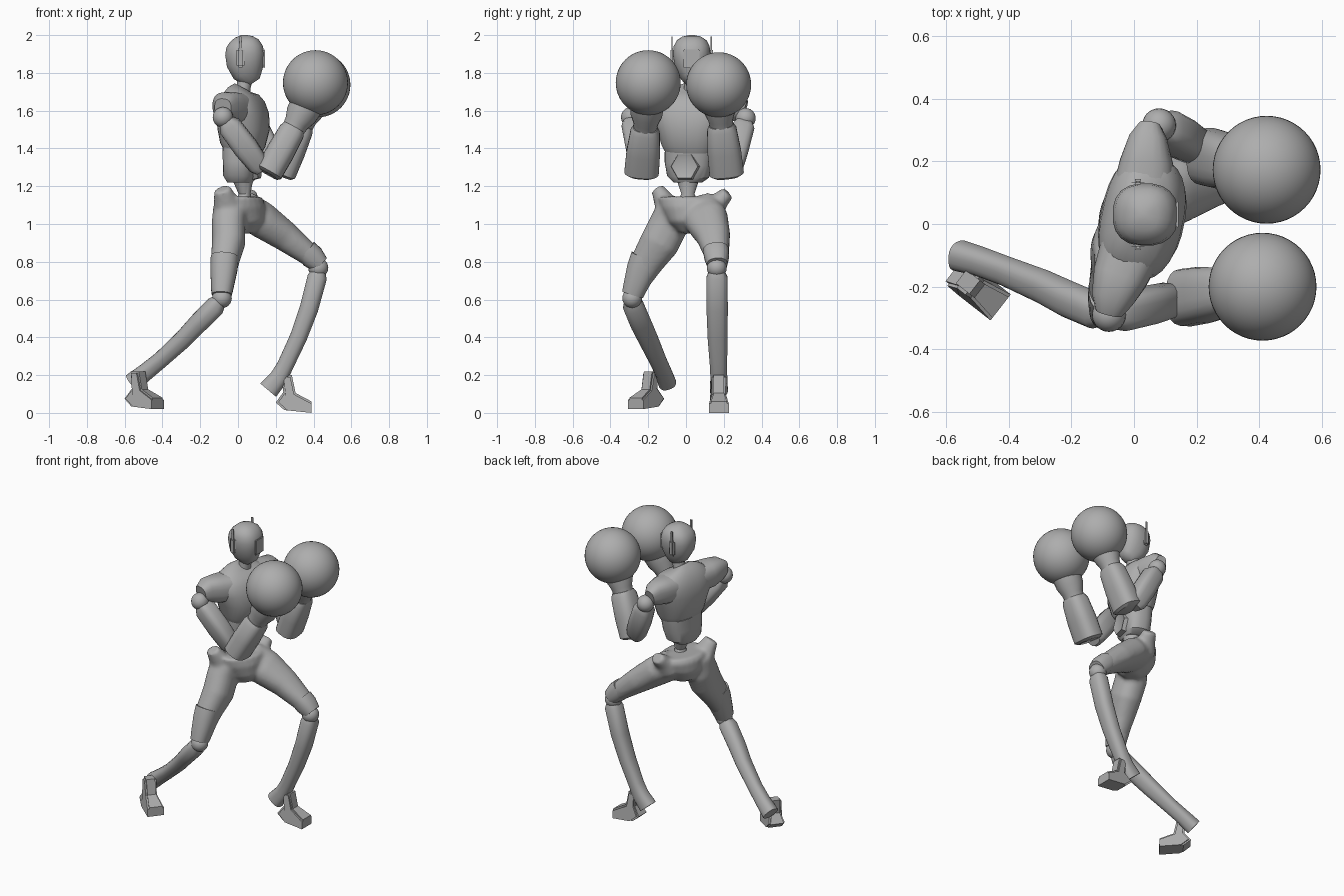
import bpy, bmesh, math
from mathutils import Vector, Matrix

cube = bpy.data.objects.get("Cube")
if cube:
    bpy.data.objects.remove(cube, do_unlink=True)

grey = bpy.data.materials.new("plain grey")
grey.use_nodes = True
COL = (0.42, 0.42, 0.42, 1)
grey.diffuse_color = COL
grey.node_tree.nodes["Principled BSDF"].inputs["Base Color"].default_value = COL

YAW = math.radians(-12)
FACING = Vector((math.cos(YAW), math.sin(YAW), 0))
X = Vector((1, 0, 0))


def finish(name, bm, angle=35):
    bmesh.ops.recalc_face_normals(bm, faces=bm.faces[:])
    me = bpy.data.meshes.new(name)
    bm.to_mesh(me)
    bm.free()
    ob = bpy.data.objects.new(name, me)
    bpy.context.collection.objects.link(ob)
    me.materials.append(grey)
    bpy.ops.object.select_all(action='DESELECT')
    ob.select_set(True)
    bpy.context.view_layer.objects.active = ob
    bpy.ops.object.shade_smooth_by_angle(angle=math.radians(angle))
    return ob


def add_loft(bm, secs, ref=X, n=20, p=2.0):
    """Rings (x, y, z, half depth, half width) square to the path, capped."""
    pts = [Vector(s[:3]) for s in secs]
    rings = []
    for i, s in enumerate(secs):
        t = (pts[min(i + 1, len(pts) - 1)] - pts[max(i - 1, 0)]).normalized()
        u = (ref - t * ref.dot(t)).normalized()
        v = t.cross(u)
        ring = []
        for k in range(n):
            a = 2 * math.pi * (k + 0.5) / n
            c, d = math.cos(a), math.sin(a)
            c = math.copysign(abs(c) ** (2 / p), c)
            d = math.copysign(abs(d) ** (2 / p), d)
            ring.append(bm.verts.new(pts[i] + u * c * s[3] + v * d * s[4]))
        rings.append(ring)
    for r, q in zip(rings, rings[1:]):
        for k in range(n):
            bm.faces.new((r[k], r[(k + 1) % n], q[(k + 1) % n], q[k]))
    bm.faces.new(rings[0][::-1])
    bm.faces.new(rings[-1])


def loft(name, secs, ref=X, n=20, p=2.0, angle=35):
    bm = bmesh.new()
    add_loft(bm, secs, ref, n, p)
    return finish(name, bm, angle)


def ball(name, loc, r, seg=24):
    bm = bmesh.new()
    bmesh.ops.create_uvsphere(bm, u_segments=seg, v_segments=seg // 2, radius=r,
                              matrix=Matrix.Translation(loc))
    return finish(name, bm, 60)


def box(name, loc, size, bevel=0.0):
    bm = bmesh.new()
    bmesh.ops.create_cube(bm, size=1, matrix=Matrix.Translation(loc) @ Matrix.Diagonal((*size, 1)))
    if bevel:
        bmesh.ops.bevel(bm, geom=bm.edges[:], offset=bevel, segments=2, affect='EDGES')
    return finish(name, bm)


# head, neck and face plate
HY = 0.03
loft("head", [(x, HY, z, a, b) for x, z, a, b in (
    (.085, 1.75, .035, .03), (.075, 1.765, .055, .048), (.055, 1.8, .085, .075),
    (.04, 1.85, .101, .093), (.036, 1.9, .105, .1), (.035, 1.94, .097, .096),
    (.033, 1.97, .077, .08), (.03, 1.99, .048, .052), (.03, 2.0, .015, .015))], p=2.4, angle=50)
loft("neck", [(.02, HY, 1.66, .05, .055), (.03, HY, 1.72, .036, .04), (.04, HY, 1.79, .045, .045)])
box("face_plate", (.138, HY, 1.875), (.009, .085, .1), .003)
for side, label in ((1, "left"), (-1, "right")):
    box(label + "_ear", (.013, HY + side * .101, 1.88), (.042, .024, .105), .011)
    box(label + "_antenna", (.013, HY + side * .104, 1.95), (.012, .007, .085))

# torso
loft("chest", [(x, .02, z, a, b) for x, z, a, b in (
    (.02, 1.39, .1, .135), (.025, 1.42, .115, .15), (.03, 1.5, .132, .172),
    (.025, 1.57, .132, .2), (.015, 1.63, .118, .21), (.01, 1.68, .092, .18),
    (.012, 1.71, .06, .11), (.02, 1.725, .04, .055))], FACING, 28, 2.5, 45)
loft("abdomen", [(.01, .01, 1.22, .065, .075), (.01, .01, 1.25, .085, .11),
                 (.015, .015, 1.32, .09, .128), (.02, .02, 1.4, .098, .132)], FACING, 24, 2.6)
loft("waist", [(.03, .01, 1.08, .055, .07), (.035, .01, 1.16, .032, .035),
               (.025, .01, 1.25, .06, .065)])

# six-sided belly plate with a sunken middle
bm = bmesh.new()
bmesh.ops.create_cone(bm, cap_ends=True, segments=6, radius1=.08, radius2=.072, depth=.03)
top = max(bm.faces, key=lambda f: f.calc_center_median().z)
bmesh.ops.inset_region(bm, faces=[top], thickness=.014)
bmesh.ops.translate(bm, verts=top.verts[:], vec=(0, 0, -.006))
bm.transform(Matrix.Translation((.1, -.005, 1.305)) @ Matrix.Rotation(YAW, 4, 'Z')
             @ Matrix.Rotation(math.pi / 2, 4, 'Y'))
finish("belly_plate", bm)

# shoulder caps
loft("left_shoulder_cap", [(.03, .1, 1.61, .1, .085), (.04, .2, 1.615, .085, .082),
                           (.045, .28, 1.62, .06, .07), (.05, .315, 1.61, .035, .045)], p=2.6)
loft("right_shoulder_cap", [(-.01, -.08, 1.61, .1, .085), (-.045, -.17, 1.615, .088, .085),
                            (-.07, -.24, 1.625, .068, .072), (-.08, -.28, 1.615, .045, .05)], p=2.6)


# arms: ball, boxy upper arm, tapering forearm, cuff and round glove
def arm(label, shoulder, elbow, low, wrist, glove):
    s, e, l, w, g = map(Vector, (shoulder, elbow, low, wrist, glove))
    ball(label + "_shoulder_ball", s, .054)
    d = e - s
    loft(label + "_upper_arm", [(*(s + d * t), a, b) for t, a, b in (
        (.08, .04, .045), (.18, .062, .06), (.6, .066, .06), (.95, .058, .055), (1.05, .04, .04))],
        n=16, p=3.2)
    f = w - l
    loft(label + "_forearm", [(*(l + f * t), a, b) for t, a, b in (
        (-.04, .058, .07), (0, .073, .092), (.35, .075, .09), (.72, .07, .078), (.8, .06, .064))],
        n=20, p=2.8)
    loft(label + "_cuff", [(*(l + f * t), a, a) for t, a in (
        (.7, .058), (.88, .066), (1.02, .084), (1.2, .09))])
    ball(label + "_glove", g, .172, 48)


arm("left", (.08, .315, 1.56), (.2, .245, 1.29), (.235, .215, 1.27), (.365, .18, 1.59), (.423, .173, 1.737))
arm("right", (-.08, -.29, 1.565), (.12, -.24, 1.3), (.165, -.235, 1.275), (.33, -.21, 1.57), (.41, -.2, 1.748))

# pelvis and thighs, fused into one smooth body
bm = bmesh.new()
add_loft(bm, [(.03, .01, .95, .05, .04), (.03, .01, 1.0, .11, .1), (.015, .015, 1.07, .13, .15),
              (.01, .02, 1.13, .12, .17), (.01, .02, 1.145, .1, .155)], FACING, 24)
add_loft(bm, [(-.04, -.06, 1.1, .09, .085), (-.05, -.09, 1.0, .09, .105), (-.05, -.14, .9, .088, .105),
              (-.07, -.205, .8, .075, .088), (-.085, -.27, .67, .055, .06)], p=2.3)
add_loft(bm, [(.03, .08, 1.08, .09, .11), (.13, .11, 1.02, .09, .115), (.25, .145, .935, .078, .09),
              (.36, .16, .85, .062, .068), (.4, .163, .815, .055, .058)], p=2.3)
add_loft(bm, [(-.05, -.09, 1.06, .08, .07), (-.07, -.125, 1.14, .06, .05), (-.085, -.15, 1.185, .045, .036)])
add_loft(bm, [(.04, .13, 1.06, .08, .07), (.05, .175, 1.12, .06, .05), (.06, .222, 1.165, .045, .036)])
body = finish("pelvis_and_thighs", bm)
fuse = body.modifiers.new("fuse", 'REMESH')
fuse.mode = 'VOXEL'
fuse.voxel_size = .012
fuse.use_smooth_shade = True
soft = body.modifiers.new("soften", 'SMOOTH')
soft.factor = .5
soft.iterations = 5

# knees
loft("right_knee_sleeve", [(-.07, -.21, .82, .075, .085), (-.075, -.235, .76, .072, .08),
                           (-.085, -.275, .65, .058, .062), (-.086, -.283, .625, .053, .058)], p=2.4)
loft("left_knee_sleeve", [(.36, .158, .86, .062, .068), (.395, .162, .825, .064, .066),
                          (.435, .165, .785, .05, .054)], p=2.4)
ball("right_knee_ball", (-.085, -.285, .607), .052)
ball("left_knee_ball", (.425, .163, .768), .053)

# shins, flaring backwards into a heel guard
loft("left_shin", [(.428, .163, .755, .035, .04), (.42, .164, .72, .052, .056), (.375, .165, .55, .05, .057),
                   (.32, .167, .4, .046, .053), (.25, .172, .25, .044, .046), (.215, .174, .185, .049, .045),
                   (.16, .174, .12, .055, .048)], p=2.5)
loft("right_shin", [(-.095, -.285, .6, .035, .04), (-.12, -.278, .565, .052, .056),
                    (-.21, -.24, .475, .05, .057), (-.29, -.2, .39, .046, .053),
                    (-.41, -.15, .28, .042, .046), (-.49, -.12, .215, .045, .045),
                    (-.56, -.1, .16, .05, .048)], p=2.5)


# feet: a side profile with ankle, widened to the sole and bevelled
def foot(name, heel, angle):
    profile = [(0, .055), (.04, .11), (.03, .2), (.085, .2), (.105, .105), (.19, .06), (.19, 0), (.045, .015)]
    bm = bmesh.new()
    face = bm.faces.new([bm.verts.new((x, -.05, z)) for x, z in profile])
    ext = bmesh.ops.extrude_face_region(bm, geom=[face])["geom"]
    bmesh.ops.translate(bm, verts=[v for v in ext if isinstance(v, bmesh.types.BMVert)], vec=(0, .1, 0))
    for v in bm.verts:
        v.co.y *= 1.05 if v.co.z < .1 else .75
    bmesh.ops.recalc_face_normals(bm, faces=bm.faces[:])
    rim = [e for e in bm.edges if e.verts[0].co.y * e.verts[1].co.y > 0 and e.calc_length() > .02
           and min(v.co.z for v in e.verts) > .01]
    bmesh.ops.bevel(bm, geom=rim, offset=.01, segments=2, affect='EDGES', clamp_overlap=True)
    bm.transform(Matrix.Translation(heel) @ Matrix.Rotation(angle, 4, 'Z'))
    finish(name, bm)


foot("left_foot", (.2, .174, 0), 0)
foot("right_foot", (-.575, -.149, .02), math.radians(-38))
